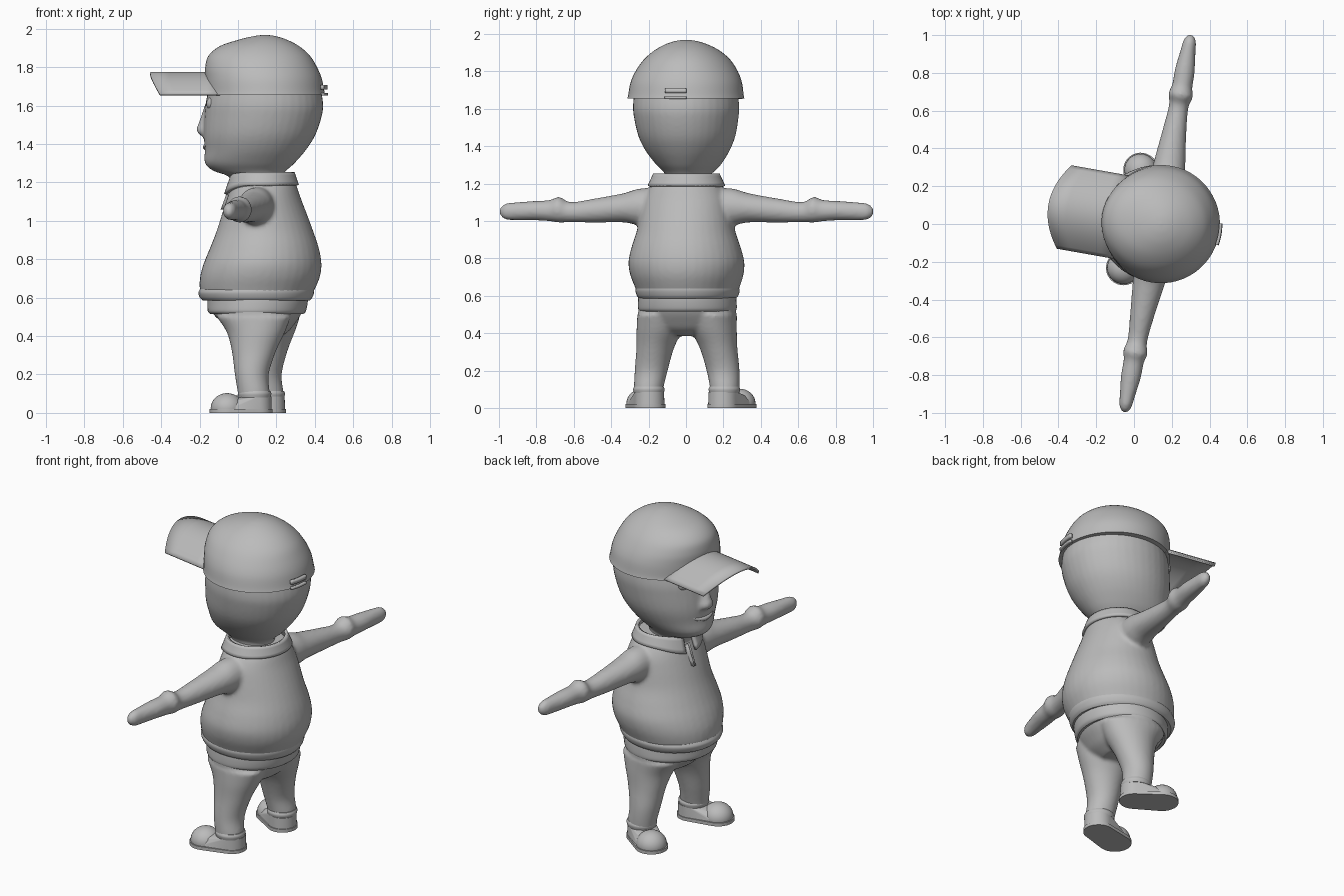
import bpy, bmesh, math
from mathutils import Matrix, Vector

cube = bpy.data.objects.get("Cube")
if cube:
    bpy.data.objects.remove(cube, do_unlink=True)

grey = bpy.data.materials.new("plain_grey")
grey.use_nodes = True
grey.diffuse_color = (0.5, 0.5, 0.5, 1)
bsdf = next(n for n in grey.node_tree.nodes if n.type == 'BSDF_PRINCIPLED')
bsdf.inputs["Base Color"].default_value = grey.diffuse_color

# The figure is modelled facing -y, then turned to its final heading
PLACE = Matrix.Translation((0.14, 0, 0)) @ Matrix.Rotation(math.radians(-100), 4, 'Z')


def finish(name, bm, voxel=0, thickness=0, relax=4):
    bmesh.ops.recalc_face_normals(bm, faces=bm.faces)
    mesh = bpy.data.meshes.new(name)
    bm.to_mesh(mesh)
    bm.free()
    mesh.materials.append(grey)
    ob = bpy.data.objects.new(name, mesh)
    bpy.context.collection.objects.link(ob)
    ob.matrix_world = PLACE
    bpy.ops.object.select_all(action='DESELECT')
    ob.select_set(True)
    bpy.context.view_layer.objects.active = ob
    bpy.ops.object.shade_smooth_by_angle(angle=math.radians(40))
    if voxel:
        rm = ob.modifiers.new("Blend", 'REMESH')
        rm.mode, rm.voxel_size, rm.use_smooth_shade = 'VOXEL', voxel, True
        sm = ob.modifiers.new("Relax", 'SMOOTH')
        sm.factor, sm.iterations = 0.5, relax
    if thickness:
        so = ob.modifiers.new("Thickness", 'SOLIDIFY')
        so.thickness, so.offset = thickness, 0
    return ob


def smooth_path(rows, steps):
    """Catmull-Rom through rows of numbers."""
    out = []
    for i in range(len(rows) - 1):
        a, b, c, d = (rows[max(0, min(len(rows) - 1, i + k))] for k in (-1, 0, 1, 2))
        for s in range(steps):
            t = s / steps
            out.append([0.5 * (2*q + (r - p)*t + (2*p - 5*q + 4*r - s4)*t*t
                               + (3*q - p - 3*r + s4)*t**3)
                        for p, q, r, s4 in zip(a, b, c, d)])
    return out + [list(rows[-1])]


def loft(bm, rows, axis='Z', side=1, sides=40, steps=5):
    """Ellipse rings. Row: position, two centre coordinates, two radii."""
    rings = []
    for p, c1, c2, r1, r2 in smooth_path(rows, steps):
        ring = []
        for k in range(sides):
            a = math.tau * k / sides
            u, v = c1 + r1 * math.cos(a), c2 + r2 * math.sin(a)
            co = (u * side, v, p) if axis == 'Z' else (p * side, u, v)
            ring.append(bm.verts.new(co))
        rings.append(ring)
    for r, q in zip(rings, rings[1:]):
        for k in range(sides):
            j = (k + 1) % sides
            bm.faces.new((r[k], r[j], q[j], q[k]))
    bm.faces.new(rings[0])
    bm.faces.new(rings[-1])


def profile(rows):
    """Row: height, front y, back y, half width."""
    return [(z, 0, (f + b) / 2, w, (b - f) / 2) for z, f, b, w in rows]


def ball(bm, centre, radii):
    m = Matrix.Translation(centre) @ Matrix.Diagonal((*radii, 1))
    return bmesh.ops.create_uvsphere(bm, u_segments=28, v_segments=16, radius=1, matrix=m)["verts"]


def strip(bm, rows):
    """Surface through rows of points."""
    grid = [[bm.verts.new(p) for p in row] for row in rows]
    for r, q in zip(grid, grid[1:]):
        for k in range(len(r) - 1):
            bm.faces.new((r[k], r[k + 1], q[k + 1], q[k]))


# Head with nose
bm = bmesh.new()
loft(bm, profile([(1.17, -.17, .09, .11), (1.23, -.19, .09, .11), (1.26, -.27, .11, .13),
                  (1.3, -.315, .155, .17), (1.37, -.315, .215, .22), (1.45, -.32, .265, .257),
                  (1.55, -.315, .298, .278), (1.62, -.308, .303, .283), (1.74, -.28, .28, .27)]))
loft(bm, [(1.425, 0, -.295, .015, .015), (1.45, 0, -.31, .042, .035), (1.475, 0, -.313, .045, .048),
          (1.52, 0, -.31, .03, .036), (1.61, 0, -.295, .022, .02)], sides=24)
finish("head", bm, voxel=0.011, relax=3)

# Eyes
for side, label in ((1, "left"), (-1, "right")):
    bm = bmesh.new()
    ball(bm, (side * .115, -.253, 1.61), (.042, .035, .038))
    finish(label + "_eye", bm)

# Mouth
bm = bmesh.new()
loft(bm, [(x, -.312 + 2.6 * x * x, 1.382 + 2.5 * x * x, r, r)
          for x, r in ((-.09, .003), (-.05, .011), (0, .014), (.05, .011), (.09, .003))], 'X', sides=12)
finish("mouth", bm)

# Cap crown
bm = bmesh.new()
loft(bm, profile([(1.655, -.308, .315, .313), (1.675, -.306, .31, .309), (1.74, -.31, .297, .298),
                  (1.8, -.312, .272, .273), (1.86, -.295, .235, .232), (1.91, -.235, .178, .175),
                  (1.945, -.13, .11, .11), (1.963, -.05, .05, .05), (1.968, -.004, .004, .004)]), sides=56)
finish("cap_crown", bm)

# Cap visor, arched across its width
bm = bmesh.new()
us = [k / 12 - 1 for k in range(25)]
strip(bm, [[(.22 * u, -.2 + v * (-.317 - .085 * (1 - u * u)), 1.77 - .113 * u * u) for u in us]
           for v in (0, .25, .5, .75, 1)])
finish("cap_visor", bm, thickness=0.012)

# Strap and tab on the back of the cap
for name, low, high, reach in (("cap_strap", 1.683, 1.707, .318), ("cap_tab", 1.652, 1.666, .32)):
    bm = bmesh.new()
    strip(bm, [[(reach * math.sin(a), reach * math.cos(a), z)
                for a in [k * .03 - .18 for k in range(13)]] for z in (low, high)])
    finish(name, bm, thickness=0.016)

# Shirt body and sleeves, blended together with the hands
bm = bmesh.new()
loft(bm, profile([(.6, -.325, .235, .262), (.64, -.34, .258, .277), (.71, -.338, .287, .302),
                  (.78, -.318, .294, .31), (.86, -.285, .28, .292), (.95, -.25, .25, .263),
                  (1.05, -.218, .212, .245), (1.12, -.195, .185, .228), (1.18, -.175, .165, .195),
                  (1.225, -.16, .145, .15)]))
for side in (1, -1):
    loft(bm, [(.1, 0, 1.08, .09, .1), (.25, -.005, 1.075, .09, .098), (.34, -.008, 1.07, .082, .078),
              (.5, -.012, 1.055, .063, .064), (.63, -.013, 1.047, .052, .054),
              (.69, -.013, 1.06, .065, .069), (.74, -.013, 1.055, .054, .057),
              (.82, -.014, 1.055, .053, .052), (.92, -.015, 1.052, .041, .048),
              (.985, -.015, 1.05, .032, .042), (1.016, -.015, 1.05, .01, .014)], 'X', side)
finish("shirt_and_arms", bm, voxel=0.012)

# Hem roll and shirt tail
bm = bmesh.new()
loft(bm, profile([(.585, -.325, .235, .258), (.6, -.34, .247, .27), (.625, -.348, .256, .278),
                  (.645, -.34, .257, .275)]), sides=56)
finish("shirt_hem", bm)
bm = bmesh.new()
loft(bm, profile([(.515, -.285, .2, .253), (.53, -.298, .213, .264), (.57, -.3, .222, .264),
                  (.61, -.3, .225, .26)]), sides=56)
finish("shirt_tail", bm)

# Collar, open at the front with dropped points
bm = bmesh.new()
rows = []
for h in (0, .25, .5, .75, 1):
    row = []
    for k in range(49):
        a = .2 + (math.tau - .4) * k / 48
        front = max(0, math.cos(a)) ** 3
        wide, deep = .17 + .03 * h, .158 + .022 * h
        row.append((wide * math.sin(a), -.012 - deep * math.cos(a) - .012 * h * front,
                    1.25 - .065 * h - front * (.015 + .035 * h)))
    rows.append(row)
strip(bm, rows)
finish("collar", bm, thickness=0.018)

# Placket flaps under the collar
for side, label in ((1, "left"), (-1, "right")):
    bm = bmesh.new()
    strip(bm, [[(side * (.003 + x * w), -.199 - .4 * (1.14 - z) + .1 * x, z) for x in (0, .5, 1)]
               for z, w in ((1.18, .045), (1.13, .05), (1.09, .035), (1.06, .012))])
    finish(label + "_placket_flap", bm, thickness=0.012)

# Trousers
bm = bmesh.new()
loft(bm, profile([(.385, -.1, .06, .1), (.42, -.16, .115, .2), (.46, -.205, .15, .245),
                  (.51, -.265, .185, .262), (.57, -.285, .21, .262)]))
for side in (1, -1):
    loft(bm, [(.04, .205, -.022, .07, .075), (.1, .207, -.022, .078, .083), (.2, .195, -.035, .088, .088),
              (.32, .172, -.028, .1, .115), (.42, .147, -.022, .122, .152),
              (.5, .138, -.035, .128, .195)], 'Z', side)
finish("trousers", bm, voxel=0.011)


# Shoes: sole, upper with round toe cap, ankle rim
def hull(bm, discs):
    for x, y, z, r in discs:
        for k in range(32):
            a = math.tau * k / 32
            bm.verts.new((x + r * math.cos(a), y + r * math.sin(a), z))
    out = bmesh.ops.convex_hull(bm, input=bm.verts[:])
    inside = [v for v in out["geom_interior"] if isinstance(v, bmesh.types.BMVert)]
    bmesh.ops.delete(bm, geom=inside, context='VERTS')


for side, label in ((1, "left"), (-1, "right")):
    heel, toe = (side * .2, -.01), (side * .263, -.153)
    bm = bmesh.new()
    hull(bm, [(*p, z, r) for p, r in ((heel, .085), (toe, .092)) for z in (0, .02)])
    finish(label + "_shoe_sole", bm)
    bm = bmesh.new()
    hull(bm, [(*heel, .02, .08), (*heel, .085, .078), (*toe, .02, .082), (*toe, .05, .06)])
    finish(label + "_shoe_upper", bm)
    bm = bmesh.new()
    for v in ball(bm, (*toe, .025), (.086, .086, .078)):
        v.co.z = max(v.co.z, .01)
    finish(label + "_shoe_toe", bm)
    bm = bmesh.new()
    loft(bm, [(.08, .205, -.018, .08, .083), (.1, .205, -.018, .084, .087),
              (.115, .205, -.018, .078, .082)], 'Z', side)
    finish(label + "_shoe_rim", bm)
